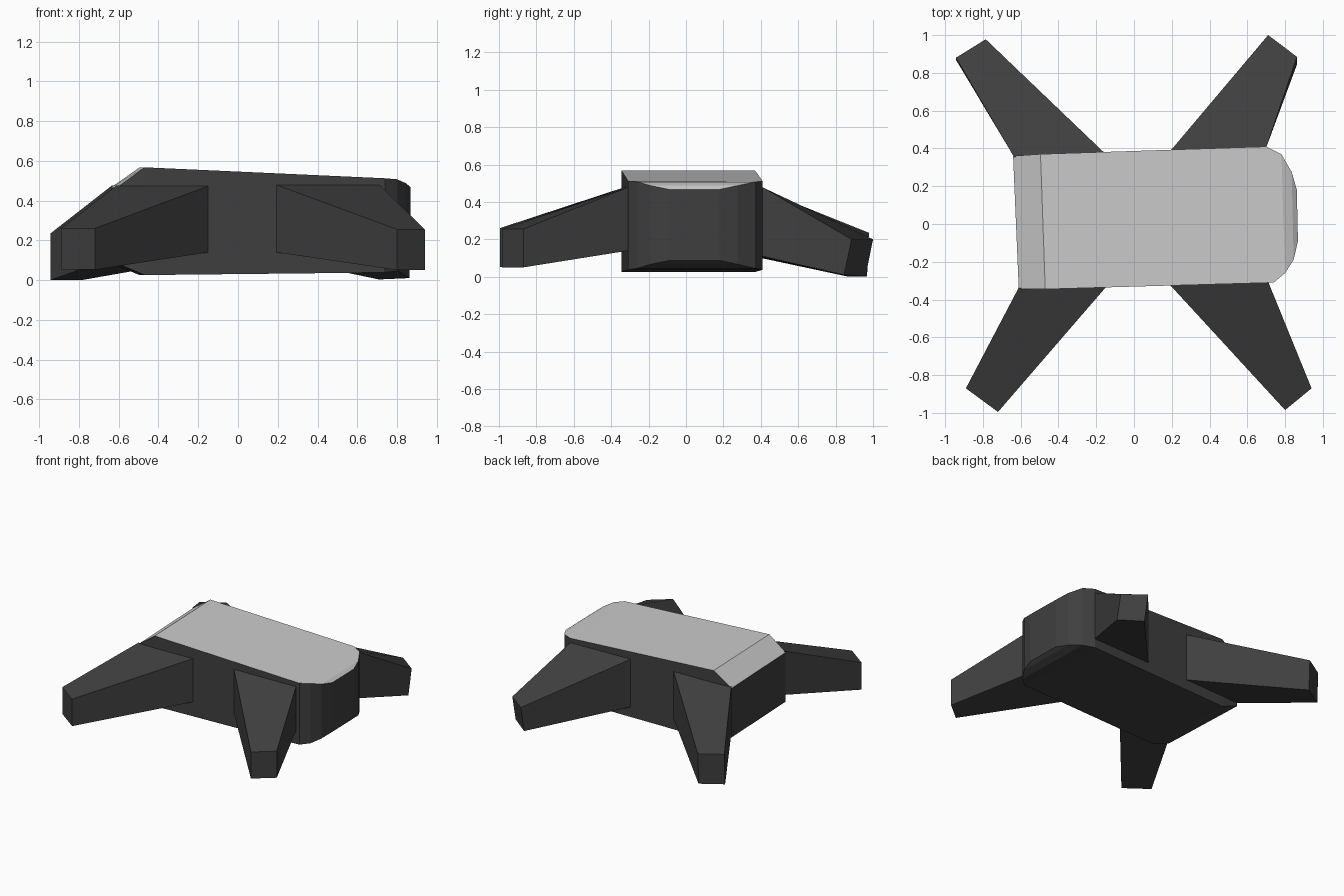
import bpy, bmesh

if "Cube" in bpy.data.objects:
    bpy.data.objects.remove(bpy.data.objects["Cube"])


def material(name, v):
    m = bpy.data.materials.new(name)
    m.diffuse_color = (v, v, v, 1)
    m.use_nodes = True
    m.node_tree.nodes["Principled BSDF"].inputs["Base Color"].default_value = m.diffuse_color
    return m


dark = material("dark_shell", 0.05)
light = material("light_top", 0.8)


def loft(name, sections, top_side=None):
    """Join four-cornered sections; optionally paint one side light."""
    bm = bmesh.new()
    rings = [[bm.verts.new(p) for p in s] for s in sections]
    tops = []
    for a, b in zip(rings, rings[1:]):
        for i in range(4):
            j = (i + 1) % 4
            f = bm.faces.new((a[i], a[j], b[j], b[i]))
            if i == top_side:
                f.material_index = 1
    bm.faces.new(rings[0])
    bm.faces.new(rings[-1])
    bmesh.ops.recalc_face_normals(bm, faces=bm.faces[:])
    me = bpy.data.meshes.new(name)
    bm.to_mesh(me)
    bm.free()
    me.materials.append(dark)
    me.materials.append(light)
    ob = bpy.data.objects.new(name, me)
    bpy.context.collection.objects.link(ob)
    return ob


# Body: stations along its length (front xy, rear xy, bottom z, top z)
stations = [
    ((-0.61, -0.345), (-0.64, 0.36), 0.085, 0.465),
    ((-0.47, -0.345), (-0.495, 0.37), 0.025, 0.567),
    ((0.74, -0.31), (0.70, 0.41), 0.038, 0.512),
    ((0.80, -0.26), (0.78, 0.37), 0.045, 0.507),
    ((0.845, -0.19), (0.835, 0.275), 0.067, 0.487),
    ((0.868, -0.09), (0.862, 0.18), 0.087, 0.467),
]
loft("body", [[(*f, b), (*r, b), (*r, t), (*f, t)] for f, r, b, t in stations], top_side=2)


# Legs: tapered blocks from a root section on the body to a squared foot
def leg(name, root, foot, root_z, lean=0.0):
    (ri, ro), (fi, fo) = root, foot
    lo, hi = root_z
    sections = [
        [(*ri, lo), (*ro, lo), (*ro, hi), (*ri, hi)],
        [(fi[0], fi[1] - lean, fi[2]), (fo[0], fo[1] - lean, fo[2]),
         (fo[0], fo[1], fo[3]), (fi[0], fi[1], fi[3])],
    ]
    loft(name, sections)


# Each foot corner is x, y, bottom z, top z
leg("front_left_leg", ((-0.145, -0.33), (-0.612, -0.34)),
    ((-0.72, -0.995, 0.052, 0.26), (-0.89, -0.87, 0.052, 0.26)), (0.14, 0.475))
leg("front_right_leg", ((0.19, -0.322), (0.71, -0.305)),
    ((0.80, -0.985, 0.05, 0.255), (0.94, -0.87, 0.05, 0.255)), (0.14, 0.48))
leg("rear_right_leg", ((0.195, 0.39), (0.70, 0.405)),
    ((0.71, 1.0, 0.003, 0.2), (0.863, 0.885, 0.01, 0.2)), (0.11, 0.48), lean=0.04)
leg("rear_left_leg", ((-0.16, 0.38), (-0.635, 0.355)),
    ((-0.785, 0.978, 0.0, 0.235), (-0.943, 0.88, 0.0, 0.235)), (0.11, 0.475), lean=0.01)
